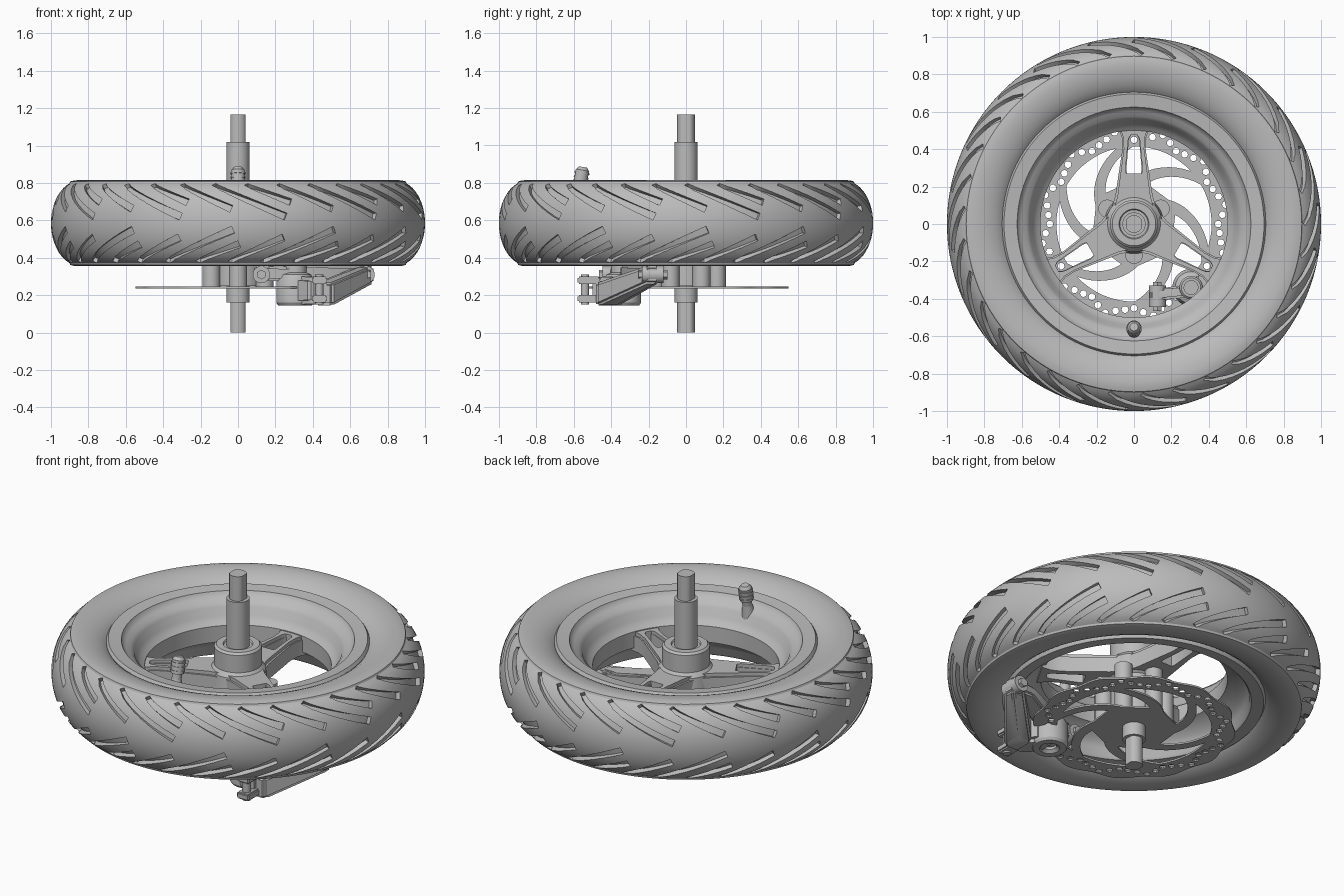
import bpy, bmesh
from math import sin, cos, pi, radians, tau
from mathutils import Vector

cube = bpy.data.objects.get("Cube")
if cube:
    bpy.data.objects.remove(cube)

grey = bpy.data.materials.new("plain_grey")
grey.use_nodes = True
GREY = (0.5, 0.5, 0.5, 1)
grey.diffuse_color = GREY
grey.node_tree.nodes["Principled BSDF"].inputs["Base Color"].default_value = GREY
parts = []


def add_mesh(name, me):
    me.materials.clear()
    me.materials.append(grey)
    ob = bpy.data.objects.new(name, me)
    bpy.context.collection.objects.link(ob)
    parts.append(ob)
    return ob


def add_bmesh(name, bm):
    bmesh.ops.recalc_face_normals(bm, faces=bm.faces)
    me = bpy.data.meshes.new(name)
    bm.to_mesh(me)
    bm.free()
    return add_mesh(name, me)


def lathe(name, profile, seg=64, centre=(0, 0)):
    """Spin a closed (radius, height) loop round a vertical line."""
    bm = bmesh.new()
    rings = [[bm.verts.new((centre[0] + r * cos(tau * i / seg),
                            centre[1] + r * sin(tau * i / seg), z))
              for r, z in profile] for i in range(seg)]
    n = len(profile)
    for i in range(seg):
        a, b = rings[i], rings[(i + 1) % seg]
        for j in range(n):
            k = (j + 1) % n
            bm.faces.new((a[j], b[j], b[k], a[k]))
    return add_bmesh(name, bm)


def plate(name, loops, z0, z1):
    """Flat outline with holes, given a thickness."""
    cu = bpy.data.curves.new(name, 'CURVE')
    cu.dimensions = '2D'
    cu.fill_mode = 'BOTH'
    cu.extrude = (z1 - z0) / 2
    for loop in loops:
        sp = cu.splines.new('POLY')
        sp.points.add(len(loop) - 1)
        for p, (x, y) in zip(sp.points, loop):
            p.co = (x, y, 0, 1)
        sp.use_cyclic_u = True
    tmp = bpy.data.objects.new(name + "_outline", cu)
    bpy.context.collection.objects.link(tmp)
    dg = bpy.context.evaluated_depsgraph_get()
    me = bpy.data.meshes.new_from_object(tmp.evaluated_get(dg))
    bpy.data.objects.remove(tmp)
    ob = add_mesh(name, me)
    ob.location.z = (z0 + z1) / 2
    return ob


def cyl(name, p0, p1, r, seg=24, r_end=None):
    p0, p1 = Vector(p0), Vector(p1)
    bm = bmesh.new()
    bmesh.ops.create_cone(bm, cap_ends=True, segments=seg, radius1=r,
                          radius2=r_end or r, depth=(p1 - p0).length)
    ob = add_bmesh(name, bm)
    ob.location = (p0 + p1) / 2
    ob.rotation_euler = (p1 - p0).to_track_quat('Z', 'Y').to_euler()
    return ob


def hull(name, *boxes, bevel=0.012):
    """Solid wrapped round boxes given as (centre, half size)."""
    bm = bmesh.new()
    for c, h in boxes:
        for i in range(8):
            bm.verts.new([c[k] + h[k] * (1 if i >> k & 1 else -1) for k in range(3)])
    bmesh.ops.convex_hull(bm, input=bm.verts)
    bmesh.ops.delete(bm, geom=[v for v in bm.verts if not v.link_faces], context='VERTS')
    bmesh.ops.dissolve_limit(bm, angle_limit=0.02, verts=bm.verts, edges=bm.edges)
    bmesh.ops.bevel(bm, geom=bm.edges[:], offset=bevel, segments=2, affect='EDGES')
    return add_bmesh(name, bm)


def circle(r, cx=0, cy=0, n=14):
    return [(cx + r * cos(tau * i / n), cy + r * sin(tau * i / n)) for i in range(n)]


# Tyre: elliptical crown, a fine lip, and side walls falling to the rim
MID, HALF, SHOULDER, CROWN = 0.585, 0.226, 0.85, 0.15
arc = [(SHOULDER + CROWN * cos(radians(p)), MID + HALF * sin(radians(p)))
       for p in range(-70, 71, 7)]
side = [(0.897, 0.808), (0.875, 0.814), (0.845, 0.815), (0.81, 0.811), (0.775, 0.802),
        (0.74, 0.787), (0.715, 0.77), (0.70, 0.755), (0.68, 0.73)]
tyre = lathe("tyre", arc + side + [(r, 2 * MID - z) for r, z in reversed(side)], 128)


# Tread grooves, cut from the tyre
def crown(a, p):
    r = SHOULDER + CROWN * cos(p)
    pos = Vector((r * cos(a), r * sin(a), MID + HALF * sin(p)))
    nr, nz = cos(p) / CROWN, sin(p) / HALF
    return pos, Vector((nr * cos(a), nr * sin(a), nz)).normalized()


def groove(bm, a0, end, sweep, flip, steps=8):
    def at(t):
        return crown(a0 + radians(sweep) * t, flip * radians(67 - (67 - end) * t ** 0.75))
    prev = None
    for i in range(steps + 1):
        t = i / steps
        p, n = at(t)
        d = (at(min(t + 0.02, 1))[0] - at(max(t - 0.02, 0))[0]).normalized()
        s = n.cross(d) * (0.013 + 0.007 * t)
        ring = [bm.verts.new(p + u * s + v * n)
                for u, v in ((-1, -0.025), (1, -0.025), (1, 0.03), (-1, 0.03))]
        if prev:
            for j in range(4):
                k = (j + 1) % 4
                bm.faces.new((prev[j], prev[k], ring[k], ring[j]))
        else:
            bm.faces.new(ring)
        prev = ring
    bm.faces.new(prev)


bm = bmesh.new()
PERIODS = 11
for k in range(PERIODS):
    for flip in (1, -1):
        start = tau * (k + (0.5 if flip < 0 else 0)) / PERIODS
        for j, (end, sweep) in enumerate(((9, 23), (30, 14), (20, 17))):
            groove(bm, start + tau * j / (3 * PERIODS), end, sweep, flip)
cutter = add_bmesh("tread_cutter", bm)
cut = tyre.modifiers.new("tread", 'BOOLEAN')
cut.operation = 'DIFFERENCE'
cut.solver = 'MANIFOLD'
cut.object = cutter
dg = bpy.context.evaluated_depsgraph_get()
carved = bpy.data.meshes.new_from_object(tyre.evaluated_get(dg))
tyre.modifiers.clear()
tyre.data = carved
parts.remove(cutter)
bpy.data.objects.remove(cutter)

# Rim, hub and stepped axle
lathe("rim", [(0.705, 0.41), (0.705, 0.765), (0.695, 0.78), (0.625, 0.772), (0.617, 0.755),
              (0.60, 0.742), (0.575, 0.73), (0.558, 0.71), (0.54, 0.665), (0.52, 0.64),
              (0.50, 0.625), (0.50, 0.53), (0.54, 0.515), (0.585, 0.48), (0.61, 0.45),
              (0.62, 0.408), (0.63, 0.396), (0.695, 0.39)], 96)
lathe("hub", [(0.055, 0.25), (0.135, 0.25), (0.135, 0.50), (0.16, 0.52), (0.15, 0.61),
              (0.128, 0.635), (0.128, 0.738), (0.116, 0.75), (0.08, 0.75),
              (0.075, 0.742), (0.055, 0.742)])
cyl("axle", (0, 0, 0.16), (0, 0, 1.02), 0.062, 32)
flats = [(max(-0.041, min(0.041, x)), y) for x, y in circle(0.047, n=32)]
plate("axle_ends", [flats], 0, 1.165)

# Three slotted spokes and the rotor bosses
wing = [(0.125, 0.07), (0.10, 0.15), (0.062, 0.40), (0.064, 0.46), (0.085, 0.515)]
slot = [(0.036, 0.27), (0.041, 0.29), (0.027, 0.455), (0.016, 0.475)]


def both_sides(half):
    return half + [(-x, y) for x, y in reversed(half)]


for k in range(3):
    spoke = plate("spoke", [both_sides(wing), both_sides(slot)], 0.51, 0.60)
    ridge = plate("spoke_ridge", [both_sides([(x * 0.88, y) for x, y in wing]),
                                  both_sides([(x * 1.12, y) for x, y in slot])], 0.59, 0.62)
    spoke.rotation_euler.z = ridge.rotation_euler.z = tau * k / 3
for k in range(6):
    a = tau * k / 6 + pi / 6
    x, y = 0.165 * cos(a), 0.165 * sin(a)
    cyl("rotor_boss", (x, y, 0.245), (x, y, 0.53), 0.048)

# Brake rotor with wavy edge, swept arms and drilled ring
loops = [[((0.537 + 0.011 * cos(12 * a)) * cos(a), (0.537 + 0.011 * cos(12 * a)) * sin(a))
          for a in (tau * i / 144 for i in range(144))], circle(0.06, n=32)]
radii = [0.225 + 0.19 * i / 10 for i in range(11)]
for k in range(6):
    def edge(r, sign):
        return tau * k / 6 - radians(52) * (r - 0.2) / 0.21 + sign * (pi / 6 - 0.045 / r)
    polar = [(r, edge(r, -1)) for r in radii]
    lo, hi = edge(radii[-1], -1), edge(radii[-1], 1)
    polar += [(radii[-1], lo + (hi - lo) * i / 8) for i in range(1, 8)]
    polar += [(r, edge(r, 1)) for r in reversed(radii)]
    loops.append([(r * cos(a), r * sin(a)) for r, a in polar])
for k in range(60):
    a, r = tau * k / 60, (0.45, 0.475, 0.5, 0.475, 0.46)[k % 5]
    loops.append(circle(0.018, r * cos(a), r * sin(a), 10))
plate("brake_rotor", loops, 0.236, 0.246)

# Brake caliper: piston housing, lever arm, brackets and bolts
lathe("piston_housing", [(0.037, 0.16), (0.055, 0.145), (0.09, 0.145), (0.10, 0.16),
                         (0.10, 0.28), (0.085, 0.31), (0.062, 0.32), (0.062, 0.37),
                         (0.052, 0.38), (0.037, 0.38)], 32, (0.305, -0.34))
cyl("piston", (0.305, -0.34, 0.175), (0.305, -0.34, 0.365), 0.04)
hull("caliper_neck", ((0.35, -0.36, 0.225), (0.05, 0.06, 0.075)),
     ((0.43, -0.46, 0.225), (0.045, 0.04, 0.07)), bevel=0.02)
hull("lever_arm", ((0.46, -0.42, 0.205), (0.045, 0.06, 0.06)),
     ((0.685, -0.18, 0.31), (0.04, 0.035, 0.045)))
hull("outer_bracket", ((0.37, -0.31, 0.31), (0.04, 0.04, 0.05)),
     ((0.62, -0.19, 0.325), (0.05, 0.03, 0.03)))
hull("inner_bracket", ((0.27, -0.36, 0.315), (0.04, 0.03, 0.035)),
     ((0.125, -0.38, 0.315), (0.04, 0.025, 0.04)))
for x, y in ((0.685, -0.18), (0.125, -0.39)):
    cyl("mount_sleeve", (x, y - 0.055, 0.31), (x, y + 0.06, 0.31), 0.046)
    cyl("mount_bolt", (x, y - 0.075, 0.31), (x, y + 0.08, 0.31), 0.026, 6)
for z in (0.18, 0.28):
    hull("cable_lug", ((0.435, -0.52, z), (0.04, 0.06, 0.02)), bevel=0.008)
cyl("cable_pin", (0.435, -0.54, 0.15), (0.435, -0.54, 0.31), 0.022)

# Tyre valve, leaning in towards the hub
foot, tip = Vector((0, -0.588, 0.68)), Vector((0, -0.55, 0.885))
for name, a, b, r, r_end in (("valve_base", 0, 0.4, 0.042, 0.027),
                             ("valve_stem", 0.3, 0.9, 0.027, 0.027),
                             ("valve_cap", 0.55, 0.92, 0.036, 0.036),
                             ("valve_tip", 0.92, 1, 0.034, 0.022)):
    cyl(name, foot.lerp(tip, a), foot.lerp(tip, b), r, r_end=r_end)
for k in range(3):
    cyl("valve_ridge", foot.lerp(tip, 0.6 + k * 0.11), foot.lerp(tip, 0.64 + k * 0.11), 0.04)

# Smooth shading with sharp edges kept
bpy.ops.object.select_all(action='DESELECT')
for ob in parts:
    ob.select_set(True)
bpy.context.view_layer.objects.active = tyre
bpy.ops.object.shade_smooth_by_angle(angle=radians(30))
